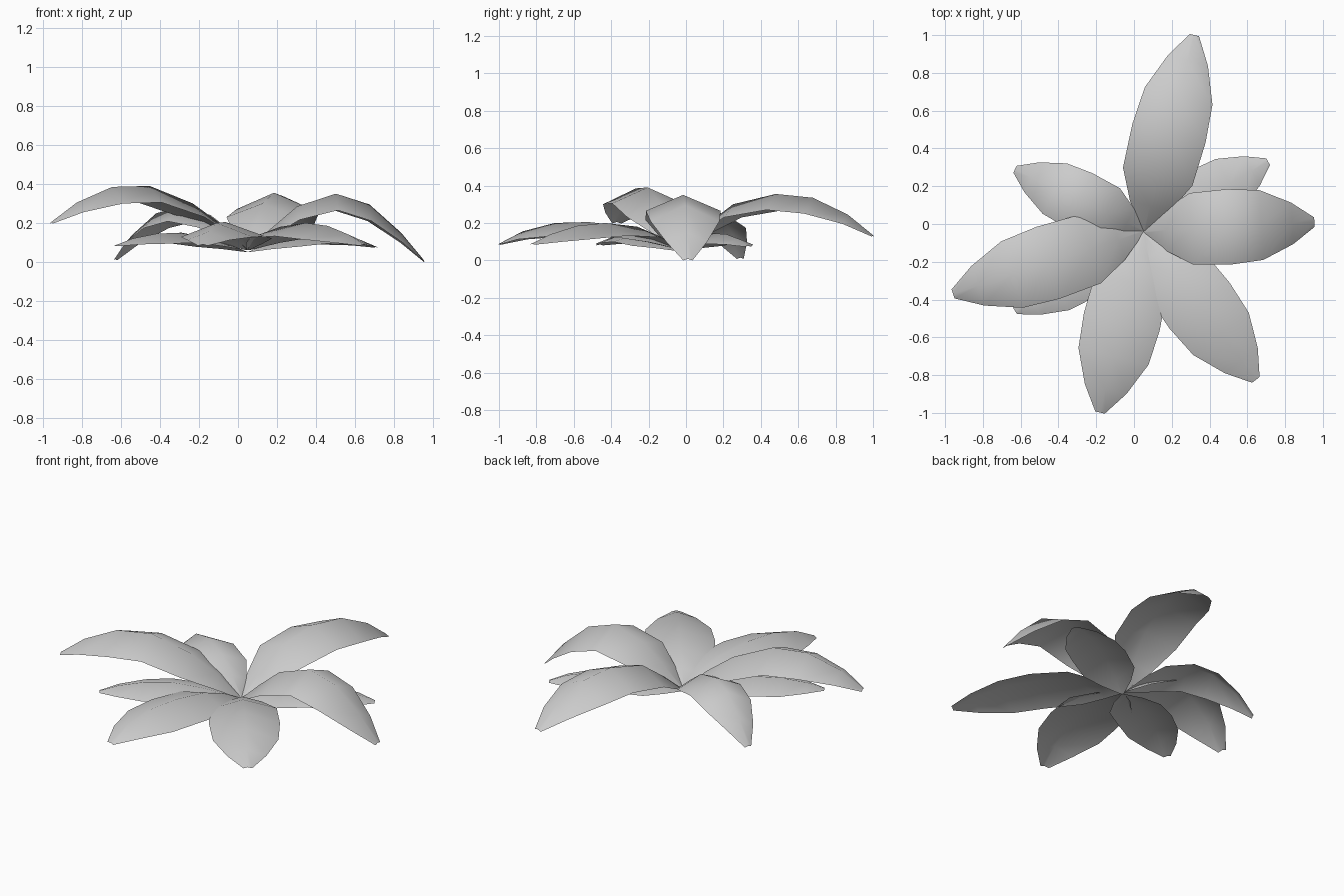
import bpy
from mathutils import Vector

cube = bpy.data.objects.get("Cube")
if cube:
    bpy.data.objects.remove(cube, do_unlink=True)

# One flat colour for the whole plant
grey = bpy.data.materials.new("light_grey")
grey.use_nodes = True
colour = (0.6, 0.6, 0.6, 1)
grey.diffuse_color = colour
grey.node_tree.nodes["Principled BSDF"].inputs["Base Color"].default_value = colour

HEART = Vector((0.05, -0.04, 0))

# Shared blade shape from heart to tip: distance, half width, fall of the edges
DISTANCE = (0, 0.13, 0.28, 0.5, 0.69, 0.87, 1)
HALF_WIDTH = (0.008, 0.11, 0.19, 0.2, 0.185, 0.11, 0.025)
EDGE_FALL = (0, 0.04, 0.07, 0.085, 0.085, 0.05, 0.008)


def leaf(name, tip, width, fall, heights):
    """Thin arched blade with a raised midrib, ending in a blunt tip."""
    along = Vector((*tip, 0)) - HEART
    side = Vector((-along.y, along.x, 0)).normalized()
    verts, faces = [], []
    for t, half, drop, z in zip(DISTANCE, HALF_WIDTH, EDGE_FALL, heights):
        rib = HEART + along * t + Vector((0, 0, z))
        for s in (-1, 0, 1):
            verts.append(rib + side * (s * half * width)
                         - Vector((0, 0, abs(s) * drop * fall)))
    for row in range(len(DISTANCE) - 1):
        for col in range(2):
            a = row * 3 + col
            faces.append((a, a + 3, a + 4, a + 1))
    mesh = bpy.data.meshes.new(name)
    mesh.from_pydata(verts, [], faces)
    # Sheet normals face upward
    if mesh.polygons[6].normal.z < 0:
        mesh.flip_normals()
    mesh.shade_smooth()
    mesh.materials.append(grey)
    bpy.context.collection.objects.link(bpy.data.objects.new(name, mesh))


# Tall arching leaves
leaf("back_leaf", (0.32, 1.0), 1, 1, (0.06, 0.18, 0.3, 0.355, 0.335, 0.245, 0.135))
leaf("left_leaf", (0.955, 0.01), 1, 1, (0.06, 0.17, 0.285, 0.35, 0.295, 0.15, 0.008))
leaf("right_leaf", (-0.958, -0.37), 1, 1, (0.06, 0.19, 0.3, 0.39, 0.385, 0.305, 0.205))
leaf("back_right_leaf", (-0.63, 0.29), 0.8, 0.9, (0.06, 0.16, 0.24, 0.285, 0.25, 0.14, 0.015))

# Low spreading leaves
leaf("front_leaf", (-0.18, -0.998), 1.03, 0.85, (0.06, 0.13, 0.18, 0.205, 0.2, 0.155, 0.09))
leaf("front_left_leaf", (0.645, -0.825), 1, 0.8, (0.06, 0.13, 0.18, 0.2, 0.185, 0.14, 0.09))
leaf("back_left_leaf", (0.71, 0.33), 0.8, 0.6, (0.05, 0.09, 0.12, 0.145, 0.14, 0.115, 0.078))
leaf("front_right_leaf", (-0.63, -0.46), 0.8, 0.6, (0.05, 0.09, 0.12, 0.15, 0.145, 0.12, 0.085))
